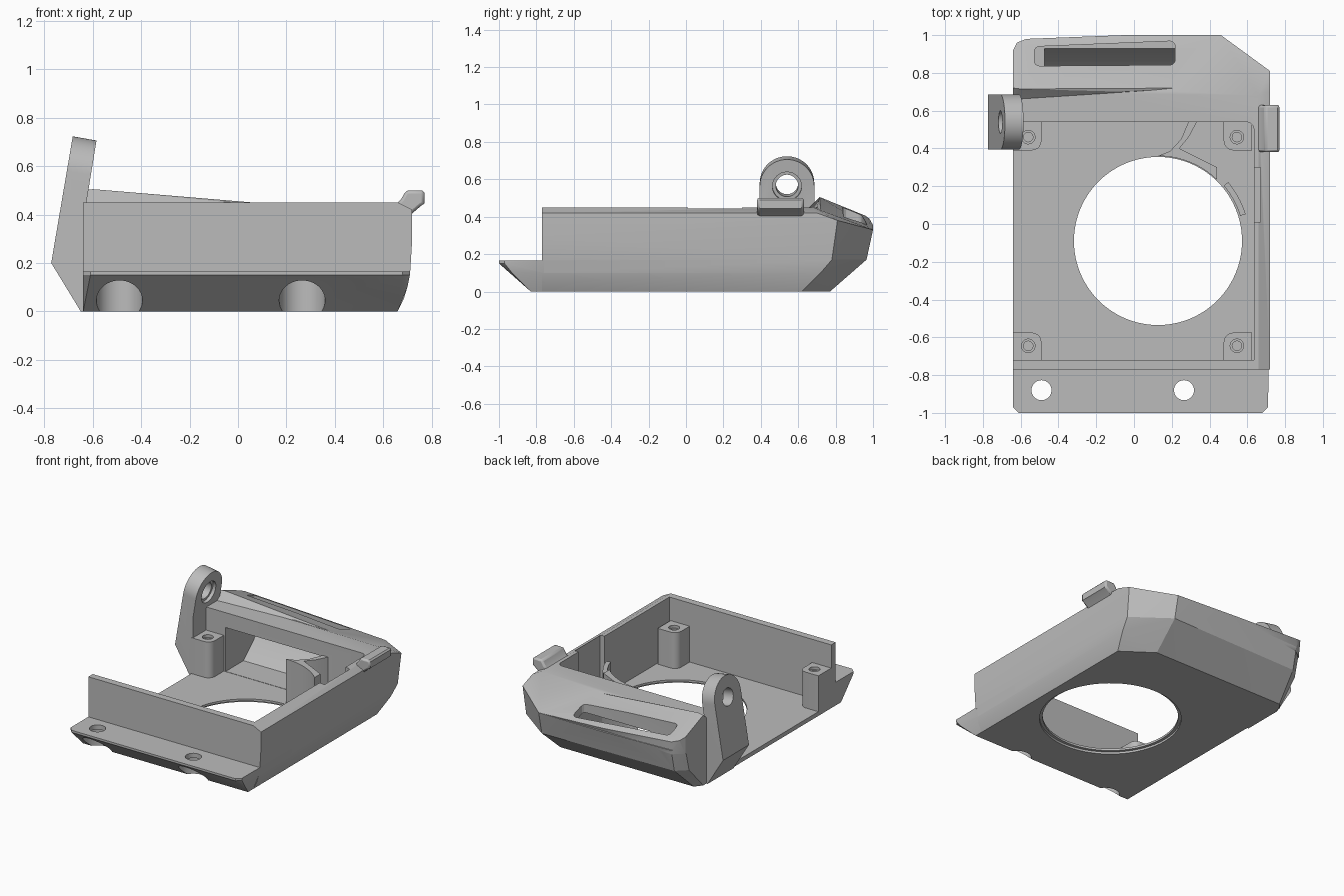
import bpy, bmesh, math
from mathutils import Vector, Matrix

old = bpy.data.objects.get("Cube")
if old:
    bpy.data.objects.remove(old, do_unlink=True)

grey = bpy.data.materials.new("plain grey")
grey.use_nodes = True
grey.diffuse_color = (0.5, 0.5, 0.5, 1)
grey.node_tree.nodes["Principled BSDF"].inputs["Base Color"].default_value = (0.5, 0.5, 0.5, 1)


def finish(name, bm):
    bmesh.ops.recalc_face_normals(bm, faces=bm.faces)
    mesh = bpy.data.meshes.new(name)
    bm.to_mesh(mesh)
    bm.free()
    mesh.materials.append(grey)
    ob = bpy.data.objects.new(name, mesh)
    bpy.context.collection.objects.link(ob)
    return ob


def hull(name, pts):
    bm = bmesh.new()
    for p in pts:
        bm.verts.new(p)
    bmesh.ops.convex_hull(bm, input=bm.verts)
    junk = [v for v in bm.verts if not v.link_faces]
    bmesh.ops.delete(bm, geom=junk, context='VERTS')
    return finish(name, bm)


def prism(name, pts, axis, lo, hi):
    """Extrude a 2D outline along an axis; outline is in the other two axes."""
    place = {'X': lambda a, b, t: (t, a, b),
             'Y': lambda a, b, t: (a, t, b),
             'Z': lambda a, b, t: (a, b, t)}[axis]
    bm = bmesh.new()
    face = bm.faces.new([bm.verts.new(place(a, b, lo)) for a, b in pts])
    ext = bmesh.ops.extrude_face_region(bm, geom=[face], use_keep_orig=True)
    move = Vector(place(0, 0, hi - lo))
    bmesh.ops.translate(bm, vec=move, verts=[v for v in ext["geom"] if isinstance(v, bmesh.types.BMVert)])
    return finish(name, bm)


def arc(cx, cy, r, a0, a1, n):
    angles = [math.radians(a0 + (a1 - a0) * i / n) for i in range(n + 1)]
    return [(cx + r * math.cos(a), cy + r * math.sin(a)) for a in angles]


def rod(name, x, y, r, lo, hi, n=32):
    return prism(name, arc(x, y, r, 0, 360 - 360 / n, n - 1), 'Z', lo, hi)


def combine(ob, other, how):
    mod = ob.modifiers.new(how, 'BOOLEAN')
    mod.operation, mod.object, mod.solver = how, other, 'EXACT'
    graph = bpy.context.evaluated_depsgraph_get()
    mesh = bpy.data.meshes.new_from_object(ob.evaluated_get(graph))
    ob.modifiers.clear()
    ob.data = mesh
    bpy.data.objects.remove(other, do_unlink=True)


# Outer shell block, with a rounded flank and sloped, chamfered rear
flank = [(0.66, 0), (0.685, 0.05), (0.70, 0.1), (0.712, 0.17), (0.72, 0.3), (0.72, 0.42), (0.66, 0.45)]
pts = [(x, -0.77, z) for x, z in flank]
pts += [(-0.64, -0.77, 0), (-0.64, -0.77, 0.45), (-0.64, 0.7, 0.45), (0.66, 0.68, 0.45), (0.72, 0.7, 0.42)]
pts += [(-0.64, 0.72, 0), (-0.6, 0.77, 0), (0.45, 0.77, 0), (0.66, 0.62, 0), (0.70, 0.72, 0.1)]
pts += [(-0.64, 0.88, 0.17), (-0.57, 0.945, 0.17), (0.46, 0.965, 0.17), (0.712, 0.78, 0.17)]
pts += [(-0.64, 0.92, 0.33), (-0.57, 0.98, 0.33), (-0.05, 1, 0.33), (0.46, 1, 0.33), (0.72, 0.81, 0.38)]
body = hull("housing", pts)

# Raised wedge on the rear top
combine(body, hull("wedge", [
    (-0.64, 0.72, 0.5), (-0.6, 0.715, 0.505), (-0.64, 0.65, 0.44), (-0.05, 0.7, 0.452), (0.3, 0.72, 0.43),
    (-0.64, 0.92, 0.42), (-0.62, 0.96, 0.405), (-0.57, 0.98, 0.39), (-0.05, 1, 0.355), (0.46, 1, 0.33),
    (-0.64, 0.92, 0.3), (-0.57, 0.975, 0.3), (0.2, 0.95, 0.3), (-0.64, 0.7, 0.3)]), 'UNION')

# Front lip with chamfered underside
pts = []
for y, z in [(-0.76, 0), (-0.83, 0), (-0.76, 0.165)]:
    pts += [(-0.64, y, z), (0.66 if z == 0 else 0.712, y, z)]
for z in (0.15, 0.165):
    pts += [(-0.64, -0.97, z), (-0.61, -1, z), (0.68, -1, z), (0.71, -0.97, z)]
pts += [(0.70, -0.76, 0.1), (0.70, -0.93, 0.1)]
combine(body, hull("lip", pts), 'UNION')

# Open tray, outlet duct, rear slot and side recess
tray = [(-0.9, -0.72), (0.635, -0.72)] + arc(0.595, 0.5, 0.04, 0, 90, 5) + [(-0.9, 0.54)]
combine(body, prism("tray_cut", tray, 'Z', 0.03, 1), 'DIFFERENCE')
duct = [(0.45, 0.032), (0.74, 0.032), (0.86, 0.14), (0.92, 0.24), (0.94, 0.3), (0.85, 0.34), (0.45, 0.345)]
combine(body, prism("duct_cut", duct, 'X', -0.475, 0.285), 'DIFFERENCE')
slot = (arc(-0.5, 0.865, 0.028, 180, 270, 4) + arc(0.19, 0.87, 0.028, 270, 360, 4)
        + arc(0.19, 0.94, 0.028, 0, 90, 4) + arc(-0.5, 0.912, 0.028, 90, 180, 4))
combine(body, prism("slot_cut", slot, 'Z', 0.27, 0.7), 'DIFFERENCE')
combine(body, prism("recess_cut", [(0.6, 0.01), (0.67, 0.01), (0.67, 0.3), (0.6, 0.3)], 'Z', 0.05, 1), 'DIFFERENCE')

# Fan opening with a wider rim underneath
combine(body, rod("fan_cut", 0.127, -0.09, 0.445, -0.1, 0.6, 96), 'DIFFERENCE')
combine(body, rod("fan_rim_cut", 0.127, -0.09, 0.465, -0.1, 0.015, 96), 'DIFFERENCE')

# Lip screw holes with counterbores
for x in (-0.49, 0.265):
    combine(body, rod("hole_cut", x, -0.88, 0.053, -0.1, 0.3), 'DIFFERENCE')
    combine(body, rod("bore_cut", x, -0.88, 0.095, -0.1, 0.132, 48), 'DIFFERENCE')
parts = [body]

# Screw bosses in the tray corners
for sx, cx, side in ((-1, -0.56, "right"), (1, 0.545, "left")):
    for sy, cy, end in ((-1, -0.645, "front"), (1, 0.46, "rear")):
        shape = [(0.08, 0.08), (-0.07, 0.08)] + arc(-0.02, -0.02, 0.05, 180, 270, 5) + [(0.08, -0.07)]
        boss = prism(f"{end}_{side}_boss", [(cx + a * sx, cy + b * sy) for a, b in shape], 'Z', 0.025, 0.285)
        combine(boss, rod("screw_cut", cx, cy, 0.025, 0.06, 0.5, 20), 'DIFFERENCE')
        combine(boss, rod("screw_rim_cut", cx, cy, 0.036, 0.265, 0.5, 20), 'DIFFERENCE')
        parts.append(boss)

# Fan scroll ribs
tongue = arc(0.127, -0.09, 0.45, 46, 90, 10) + [(0.19, 0.385), (0.25, 0.45), (0.29, 0.545), (0.335, 0.545),
                                               (0.29, 0.46), (0.24, 0.4), (0.44, 0.3)]
parts.append(prism("scroll_tongue", tongue, 'Z', 0.025, 0.35))
rib = arc(0.127, -0.09, 0.485, 17, 40, 8) + arc(0.127, -0.09, 0.455, 40, 17, 8)
parts.append(prism("scroll_rib", rib, 'Z', 0.025, 0.3))

# Leaning hinge lug: side outline trimmed by a tilted round-topped outline
lug = prism("hinge_lug", [(-0.63, 0), (-0.65, 0), (-0.772, 0.2), (-0.675, 0.77), (-0.576, 0.76), (-0.63, 0.43)],
            'Y', 0.3, 0.8)
centre = Matrix.Translation((-0.655, 0.54, 0.57))
trim = prism("lug_trim", [(-0.146, -0.8), (0.146, -0.8)] + arc(0, 0, 0.146, 0, 180, 32), 'X', -0.5, 0.5)
trim.data.transform(centre @ Matrix.Rotation(math.radians(10), 4, 'Y'))
combine(lug, trim, 'INTERSECT')
for r, lo, hi in [(0.06, -0.3, 0.3), (0.078, -0.3, -0.025)]:
    cutter = rod("pin_cut", 0, 0, r, lo, hi)
    cutter.data.transform(centre @ Matrix.Rotation(math.radians(-80), 4, 'Y'))
    combine(lug, cutter, 'DIFFERENCE')
parts.append(lug)

# Latch hook on the side wall
hook = prism("latch_hook", [(0.66, 0.42), (0.66, 0.45), (0.675, 0.465), (0.695, 0.5), (0.76, 0.5), (0.77, 0.49),
                            (0.77, 0.445), (0.755, 0.435), (0.72, 0.405)], 'Y', 0.38, 0.63)
bev = hook.modifiers.new("soft ends", 'BEVEL')
bev.width, bev.segments, bev.limit_method = 0.012, 2, 'ANGLE'
bev.angle_limit = math.radians(60)
parts.append(hook)

# Smooth curved areas, keep edges sharp
for ob in parts:
    bpy.ops.object.select_all(action='DESELECT')
    ob.select_set(True)
    bpy.context.view_layer.objects.active = ob
    bpy.ops.object.shade_smooth_by_angle(angle=math.radians(22))
